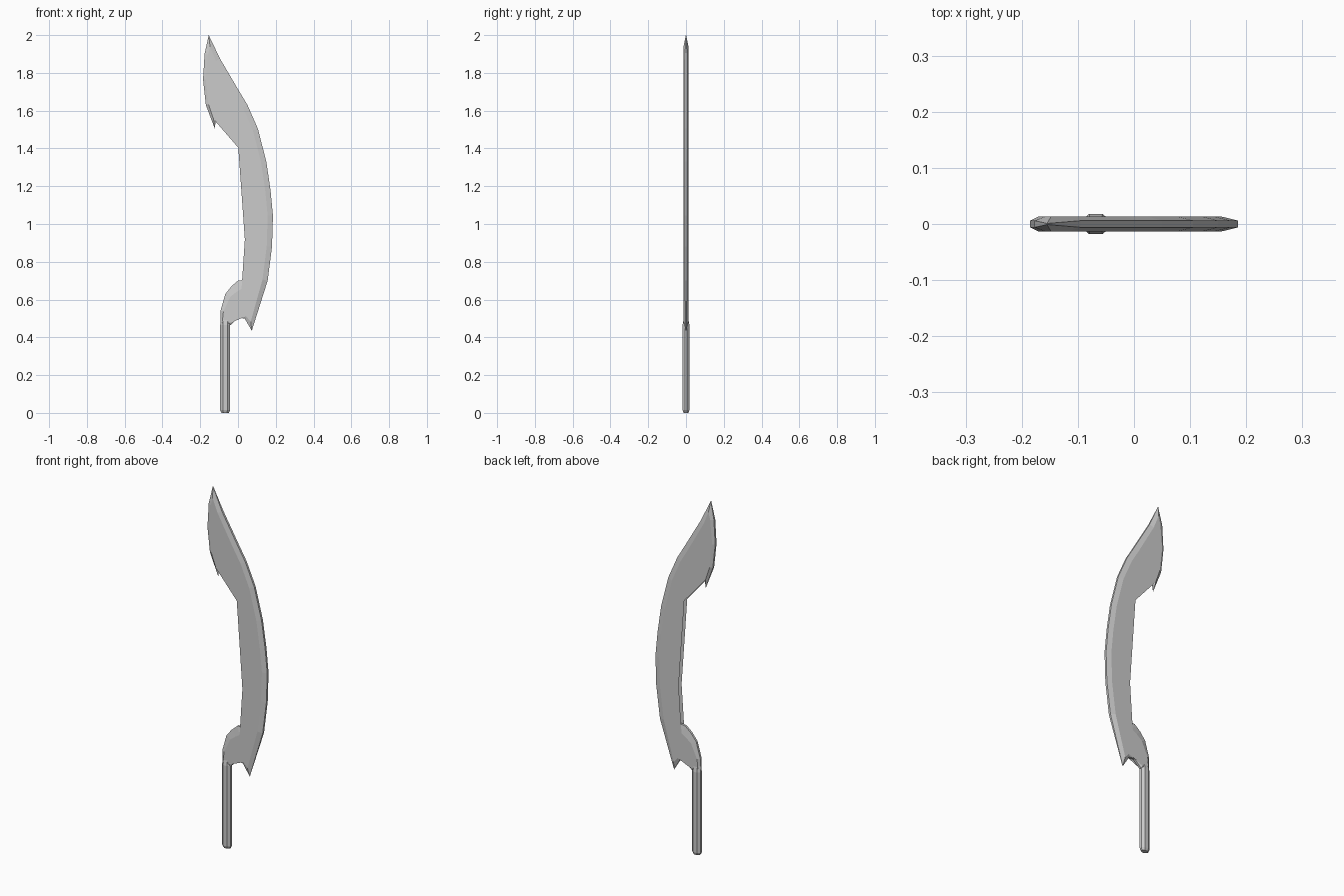
import bpy, bmesh
from mathutils import Vector

if "Cube" in bpy.data.objects:
    bpy.data.objects.remove(bpy.data.objects["Cube"])


def make_object(name, bm):
    bmesh.ops.recalc_face_normals(bm, faces=bm.faces[:])
    mesh = bpy.data.meshes.new(name)
    bm.to_mesh(mesh)
    bm.free()
    obj = bpy.data.objects.new(name, mesh)
    bpy.context.collection.objects.link(obj)
    return obj


def bridge(bm, a, b):
    for i in range(len(a)):
        j = (i + 1) % len(a)
        bm.faces.new((a[i], a[j], b[j], b[i]))


# Blade outline, clockwise from the tip: x, z, bevel width
OUTLINE = [
    (-.155, 2.0, .02), (-.095, 1.875, .025), (.005, 1.705, .028), (.05, 1.63, .028),
    (.105, 1.505, .028), (.15, 1.33, .028), (.172, 1.18, .028), (.185, 1.045, .028),
    (.18, .88, .028), (.157, .70, .028), (.073, .435, .02), (.035, .50, .012),
    (.0, .503, .012), (-.04, .465, .01), (-.094, .465, .01), (-.093, .54, .016),
    (-.067, .63, .03), (-.035, .67, .04), (.0, .70, .045), (.045, .705, .03),
    (.065, .80, .025), (.077, .92, .025), (.077, 1.155, .025), (.04, 1.325, .025),
    (-.02, 1.50, .025), (-.105, 1.665, .02), (-.133, 1.745, .012), (-.111, 1.61, .018),
    (-.123, 1.505, .015), (-.17, 1.63, .014), (-.185, 1.765, .014), (-.177, 1.90, .018)]
EDGE, HALF = .006, .013


def blade():
    bm = bmesh.new()
    pts = [Vector(p[:2]) for p in OUTLINE]
    outer, inner = {-1: [], 1: []}, {-1: [], 1: []}
    for i, p in enumerate(pts):
        d0 = (p - pts[i - 1]).normalized()
        d1 = (pts[(i + 1) % len(pts)] - p).normalized()
        n0, n1 = Vector((d0.y, -d0.x)), Vector((d1.y, -d1.x))
        m = (n0 + n1).normalized()
        reach = OUTLINE[i][2] / max(m.dot(n0), .3)
        sharp = d0.dot(d1) < 0 and d0.cross(d1) < 0
        edge = .001 if sharp else EDGE
        q = p + m * reach
        for s in (-1, 1):
            outer[s].append(bm.verts.new((p.x, s * edge, p.y)))
            inner[s].append(bm.verts.new((q.x, s * HALF, q.y)))
    bridge(bm, outer[-1], outer[1])
    for s in (-1, 1):
        bridge(bm, outer[s], inner[s])
    caps = [bm.faces.new(inner[s]) for s in (-1, 1)]
    bmesh.ops.triangulate(bm, faces=caps)
    return make_object("blade", bm)


# Eight-sided grip, chamfered at the foot and sloping into the blade
def handle():
    bm = bmesh.new()
    section = [(.026, -.006), (.026, .006), (.012, .018), (-.012, .018),
               (-.026, .006), (-.026, -.006), (-.012, -.018), (.012, -.018)]
    rings = []
    for z, sx, sy in ((0, .75, .7), (.014, 1, 1), (.465, 1, 1), (.50, .9, .65)):
        rings.append([bm.verts.new((-.068 + x * sx, y * sy, z)) for x, y in section])
    for a, b in zip(rings, rings[1:]):
        bridge(bm, a, b)
    bm.faces.new(rings[0])
    bm.faces.new(rings[-1])
    return make_object("handle", bm)


blade()
handle()
